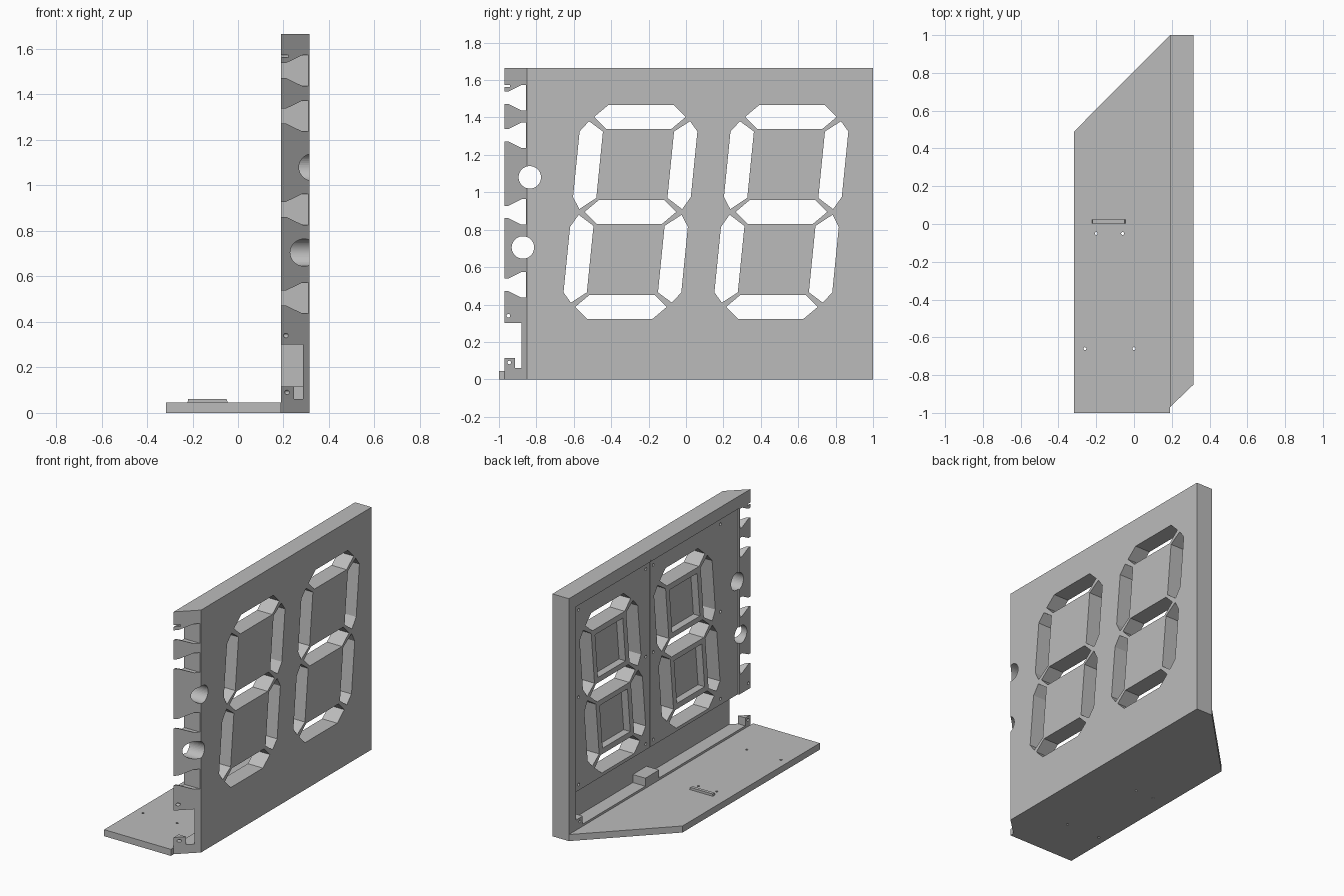
import bpy, bmesh, math
from mathutils import Vector

cube = bpy.data.objects.get("Cube")
if cube:
    bpy.data.objects.remove(cube, do_unlink=True)

grey = bpy.data.materials.new("plain grey")
grey.use_nodes = True
tone = (0.5, 0.5, 0.5, 1)
grey.diffuse_color = tone
grey.node_tree.nodes["Principled BSDF"].inputs["Base Color"].default_value = tone


def prisms(name, outlines, axis, lo, hi):
    """Extrude flat outlines along x (y,z points), y (x,z) or z (x,y)."""
    place = {"x": lambda p, h: (h, p[0], p[1]),
             "y": lambda p, h: (p[0], h, p[1]),
             "z": lambda p, h: (p[0], p[1], h)}[axis]
    bm = bmesh.new()
    for pts in outlines:
        face = bm.faces.new([bm.verts.new(place(p, lo)) for p in pts])
        out = bmesh.ops.extrude_face_region(bm, geom=[face])
        moved = [v for v in out["geom"] if isinstance(v, bmesh.types.BMVert)]
        bmesh.ops.translate(bm, verts=moved, vec=Vector(place((0, 0), hi - lo)))
    bmesh.ops.recalc_face_normals(bm, faces=bm.faces)
    mesh = bpy.data.meshes.new(name)
    bm.to_mesh(mesh)
    bm.free()
    mesh.materials.append(grey)
    obj = bpy.data.objects.new(name, mesh)
    bpy.context.collection.objects.link(obj)
    return obj


def rect(a0, a1, b0, b1):
    return [(a0, b0), (a1, b0), (a1, b1), (a0, b1)]


def circle(a, b, r, n=12):
    return [(a + r * math.cos(math.tau * i / n), b + r * math.sin(math.tau * i / n))
            for i in range(n)]


def cut(target, cutter):
    cutter.hide_render = True
    mod = target.modifiers.new("cut", "BOOLEAN")
    mod.operation, mod.solver, mod.object = "DIFFERENCE", "EXACT", cutter
    bpy.context.view_layer.objects.active = target
    bpy.ops.object.modifier_apply(modifier=mod.name)
    bpy.data.objects.remove(cutter, do_unlink=True)


BACK, FACE, SKIN = 0.19, 0.315, 0.285

# Upright display housing with a mitred front end
housing = prisms("display_housing",
                 [[(BACK, -0.97), (FACE, -0.85), (FACE, 1), (BACK, 1)]], "z", 0, 1.665)

# Lower wiring bay, open at the mitred end
cut(housing, prisms("bay_cutter", [rect(-1.1, 0.92, 0.06, 0.30)], "x", 0.1, SKIN))
# Shallow bed for the two digit panels, with a seam between them
cut(housing, prisms("bed_cutter", [rect(-0.85, 0.92, 0.28, 1.58)], "x", 0.1, BACK + 0.01))
cut(housing, prisms("seam_cutter", [rect(0.107, 0.113, 0.28, 1.59)], "x", 0.1, BACK + 0.02))

# Flared notches along the mitred end
notches = []
for z in (0.505, 0.895, 1.305, 1.505):
    half = [(-1.1, 0.033), (-0.95, 0.033), (-0.88, 0.068), (-0.855, 0.068)]
    notches.append([(y, z - h) for y, h in half] + [(y, z + h) for y, h in reversed(half)])
notches.append(rect(-1.1, -0.94, 1.562, 1.574))
cut(housing, prisms("notch_cutter", notches, "x", 0, 0.5))

# Two large cable holes and a small fixing hole
cut(housing, prisms("cable_hole_cutter",
                    [circle(-0.835, 1.08, 0.06, 40), circle(-0.872, 0.705, 0.06, 40),
                     circle(-0.95, 0.34, 0.01)], "x", 0, 0.5))

# Slanted seven-segment openings and hollow digit centres
level = [(-0.245, 0), (-0.175, 0.064), (0.175, 0.064),
         (0.245, 0), (0.175, -0.064), (-0.175, -0.064)]
upright = [(0.27, 0.485), (0.315, 0.43), (0.315, 0.08),
           (0.275, 0.015), (0.19, 0.075), (0.19, 0.43)]
segments = [[(u, w + dz) for u, w in level] for dz in (-0.508, 0, 0.508)]
segments += [[(u * su, w * sw) for u, w in upright] for su in (1, -1) for sw in (1, -1)]
centres = [rect(-0.15, 0.15, 0.10, 0.405), rect(-0.15, 0.15, -0.405, -0.10)]


def on_digit(shapes):
    return [[(yc + u + 0.1 * w, 0.895 + w) for u, w in s]
            for yc in (-0.297, 0.51) for s in shapes]


cut(housing, prisms("segment_cutter", on_digit(segments), "x", 0, 0.5))
cut(housing, prisms("centre_cutter", on_digit(centres), "x", 0.1, 0.25))

# Screw holes round each digit panel
screws = [circle(y, z, 0.01) for y in (-0.66, 0.07, 0.15, 0.88) for z in (0.34, 0.94, 1.54)]
cut(housing, prisms("screw_cutter", screws, "x", 0.1, 0.23))

# Fixing blocks in the wiring bay
front_block = prisms("front_fixing_block",
                     [[(BACK, -0.97), (0.247, -0.915), (BACK, -0.915)]], "z", 0.05, 0.115)
cut(front_block, prisms("block_hole_cutter", [circle(-0.945, 0.09, 0.01)], "x", 0, 0.5))
prisms("middle_fixing_block", [rect(BACK, SKIN, 0.02, 0.17)], "z", 0.055, 0.115)
rear_block = prisms("rear_fixing_block", [rect(BACK, SKIN, 0.85, 0.925)], "z", 0.055, 0.115)
cut(rear_block, prisms("rear_hole_cutter", [circle(0.88, 0.09, 0.01)], "x", 0, 0.25))

# Base shelf with a cut-off rear corner and four fixing holes
shelf = prisms("base_shelf", [[(-0.317, -1), (BACK, -1), (BACK, 1), (-0.317, 0.49)]],
               "z", 0, 0.045)
holes = [circle(x, y, 0.008) for x, y in ((-0.2, -0.05), (-0.06, -0.05),
                                          (-0.26, -0.66), (0, -0.66))]
cut(shelf, prisms("shelf_hole_cutter", holes, "z", -0.1, 0.2))

# Small raised bar on the shelf
prisms("shelf_bar", [[(-0.222, 0.04), (-0.043, 0.04), (-0.05, 0.061), (-0.22, 0.061)]],
       "y", 0.003, 0.025)
